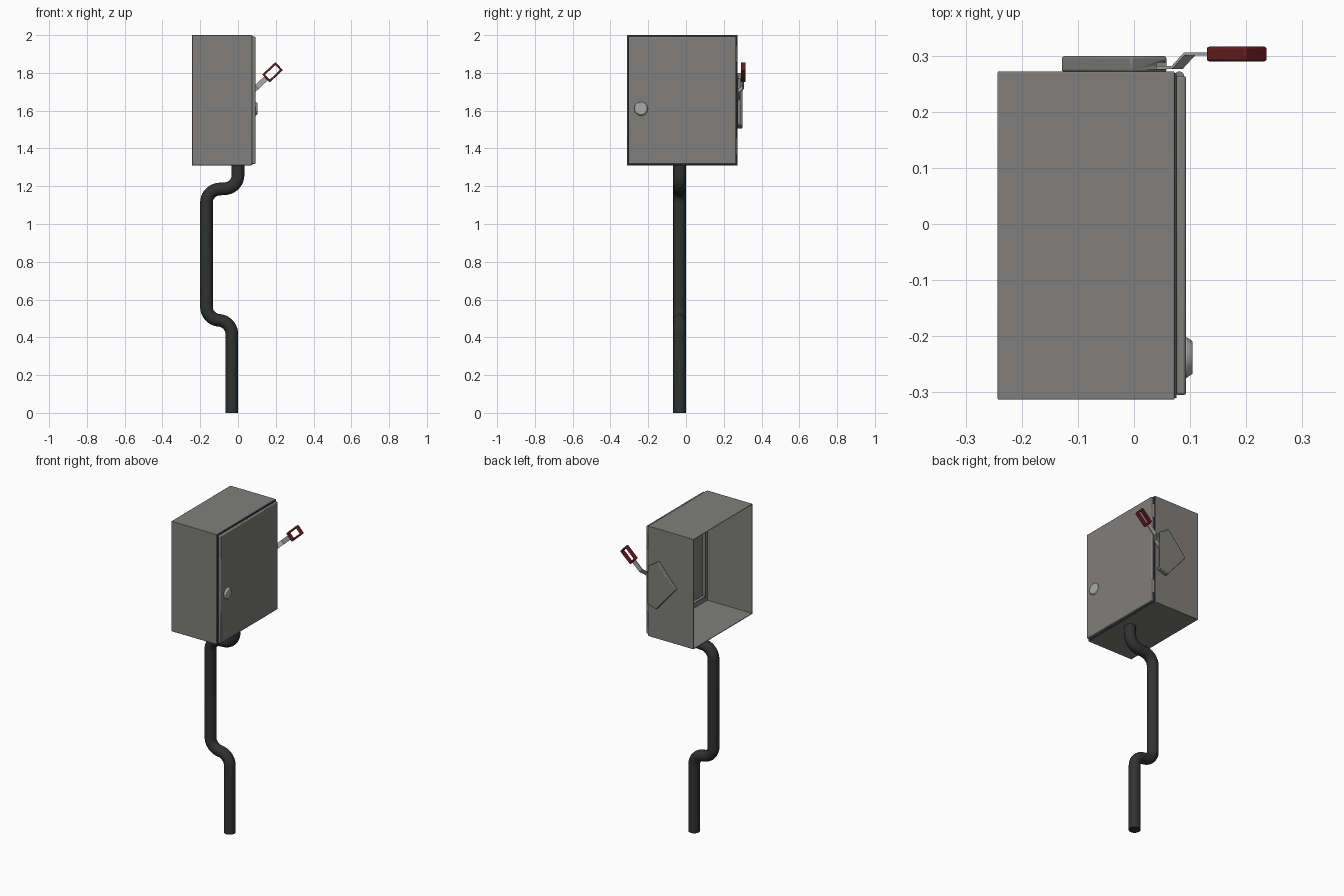
import bpy, bmesh, math
from mathutils import Matrix, Vector

if "Cube" in bpy.data.objects:
    bpy.data.objects.remove(bpy.data.objects["Cube"])


def mat(name, c):
    m = bpy.data.materials.new(name)
    m.diffuse_color = (*c, 1)
    m.use_nodes = True
    m.node_tree.nodes["Principled BSDF"].inputs["Base Color"].default_value = m.diffuse_color
    return m


GREY = mat("cabinet grey", (0.215, 0.212, 0.205))
DARK = mat("seal dark grey", (0.05, 0.05, 0.05))
PIPE = mat("pipe charcoal", (0.03, 0.031, 0.031))
RED = mat("grip dark red", (0.14, 0.012, 0.015))
STEEL = mat("light steel", (0.40, 0.40, 0.39))


def finish(name, bm, material, bevel=0, segs=2):
    bmesh.ops.recalc_face_normals(bm, faces=bm.faces)
    me = bpy.data.meshes.new(name)
    bm.to_mesh(me)
    bm.free()
    me.materials.append(material)
    ob = bpy.data.objects.new(name, me)
    bpy.context.collection.objects.link(ob)
    if bevel:
        b = ob.modifiers.new("bevel", 'BEVEL')
        b.width, b.segments, b.limit_method = bevel, segs, 'ANGLE'
    bpy.ops.object.select_all(action='DESELECT')
    bpy.context.view_layer.objects.active = ob
    ob.select_set(True)
    bpy.ops.object.shade_smooth_by_angle(angle=math.radians(35))
    return ob


def box(name, lo, hi, material, bevel=0):
    lo, hi = Vector(lo), Vector(hi)
    bm = bmesh.new()
    bmesh.ops.create_cube(bm, size=1)
    for v in bm.verts:
        v.co = (lo + hi) / 2 + v.co * (hi - lo)
    return finish(name, bm, material, bevel)


def prism(name, pts, y0, y1, material, bevel=0):
    """Profile in x/z pushed along y."""
    bm = bmesh.new()
    f = bm.faces.new([bm.verts.new((x, y0, z)) for x, z in pts])
    r = bmesh.ops.extrude_face_region(bm, geom=[f])
    bmesh.ops.translate(bm, vec=(0, y1 - y0, 0),
                        verts=[g for g in r['geom'] if isinstance(g, bmesh.types.BMVert)])
    return finish(name, bm, material, bevel)


def ring(name, hu, hv, bar, depth, matrix, material, bevel=0):
    """Rectangular frame in local y/z, depth along local x."""
    bm = bmesh.new()
    loops = []
    for x, inset in ((0, 0), (depth, 0), (depth, bar), (0, bar)):
        loops.append([bm.verts.new((x, sy * (hu - inset), sz * (hv - inset)))
                      for sy, sz in ((-1, -1), (1, -1), (1, 1), (-1, 1))])
    for i in range(4):
        a, b = loops[i], loops[(i + 1) % 4]
        for k in range(4):
            bm.faces.new((a[k], a[(k + 1) % 4], b[(k + 1) % 4], b[k]))
    bmesh.ops.transform(bm, matrix=matrix, verts=bm.verts)
    return finish(name, bm, material, bevel)


def cyl(name, r1, r2, depth, matrix, material, bevel=0):
    bm = bmesh.new()
    bmesh.ops.create_cone(bm, cap_ends=True, segments=32, radius1=r1, radius2=r2, depth=depth)
    bmesh.ops.transform(bm, matrix=matrix, verts=bm.verts)
    return finish(name, bm, material, bevel)


# cabinet body: thin sleeve open at the rear, with a flange around the door opening
CY, CZ = -0.0205, 1.655
HU, HV = 0.2925, 0.345
T = Matrix.Translation
ring("cabinet_shell", HU, HV, 0.004, 0.315, T((-0.243, CY, CZ)), GREY, 0.0035)
ring("door_opening_flange", HU - 0.003, HV - 0.003, 0.045, 0.004, T((0.067, CY, CZ)), GREY)
ring("opening_return_lip", HU - 0.045, HV - 0.045, 0.004, 0.02, T((0.05, CY, CZ)), GREY)

# door and its seal
ring("door_seal", HU - 0.003, HV - 0.003, 0.04, 0.004, T((0.0715, CY, CZ)), DARK)
box("door", (0.0745, -0.305, 1.318), (0.093, 0.264, 1.992), GREY, 0.005)

# hinges on the far door edge
for n, z in (("upper", 1.90), ("lower", 1.41)):
    cyl(n + "_hinge", 0.008, 0.008, 0.09, T((0.081, 0.264, z)), GREY)

# round door lock
cyl("door_lock", 0.037, 0.029, 0.012,
    T((0.0985, -0.238, 1.61)) @ Matrix.Rotation(math.pi / 2, 4, 'Y'), STEEL, 0.002)

# switch housing on the side, slotted for the lever
housing = prism("switch_housing", [(-0.13, 1.658), (-0.005, 1.80), (0.058, 1.76),
                                   (0.058, 1.525), (0.0, 1.505)], 0.271, 0.299, GREY, 0.004)
cutter = box("slot_cutter", (0.04, 0.276, 1.535), (0.08, 0.288, 1.80), GREY)
cutter.hide_render = True
cutter.hide_set(True)
cut = housing.modifiers.new("slot", 'BOOLEAN')
cut.operation, cut.object, cut.solver = 'DIFFERENCE', cutter, 'EXACT'

# lever: flat cranked strip, running up at an angle
ANG = math.radians(43)
LEVER = T((0.183, 0.303, 1.803)) @ Matrix.Rotation(-ANG, 4, 'Y')
bm = bmesh.new()
rows = []
for u, y in ((-0.20, -0.024), (-0.145, -0.024), (-0.115, 0.0), (-0.042, 0.0)):
    rows.append([bm.verts.new((u, y + dy, w)) for dy, w in
                 ((-0.003, -0.014), (0.003, -0.014), (0.003, 0.014), (-0.003, 0.014))])
for a, b in zip(rows, rows[1:]):
    for k in range(4):
        bm.faces.new((a[k], a[(k + 1) % 4], b[(k + 1) % 4], b[k]))
bm.faces.new(rows[0])
bm.faces.new(rows[-1])
bmesh.ops.transform(bm, matrix=LEVER, verts=bm.verts)
finish("lever_arm", bm, STEEL)

# red hollow grip (frame axis turned to face y)
ring("lever_grip", 0.048, 0.029, 0.011, 0.026,
     LEVER @ T((0, -0.013, 0)) @ Matrix.Rotation(math.pi / 2, 4, 'Z'), RED, 0.004)

# support pipe: round section swept along a path with filleted corners
corners = [Vector(p) for p in ((-0.033, 0), (-0.033, 0.485), (-0.167, 0.495),
                               (-0.167, 1.18), (0.0, 1.192), (0.0, 1.312))]
R, FIL, N, PY = 0.0335, 0.066, 10, -0.034
path = [corners[0]]
for a, c, b in zip(corners, corners[1:], corners[2:]):
    d0, d1 = (c - a).normalized(), (b - c).normalized()
    centre = c + (d1 - d0) * FIL
    for i in range(N + 1):
        t = i / N * math.pi / 2
        path.append(centre + d0 * FIL * math.sin(t) - d1 * FIL * math.cos(t))
path.append(corners[-1])
bm = bmesh.new()
rings = []
for i, p in enumerate(path):
    tan = (path[min(i + 1, len(path) - 1)] - path[max(i - 1, 0)]).normalized()
    if i in (0, len(path) - 1):
        tan = Vector((0, 1))
    nx, nz = tan.y, -tan.x
    rings.append([bm.verts.new((p.x + nx * R * math.cos(a), PY + R * math.sin(a),
                                p.y + nz * R * math.cos(a)))
                  for a in (k * math.tau / 24 for k in range(24))])
for a, b in zip(rings, rings[1:]):
    for k in range(24):
        bm.faces.new((a[k], a[(k + 1) % 24], b[(k + 1) % 24], b[k]))
bm.faces.new(rings[0])
bm.faces.new(rings[-1])
finish("support_pipe", bm, PIPE)
